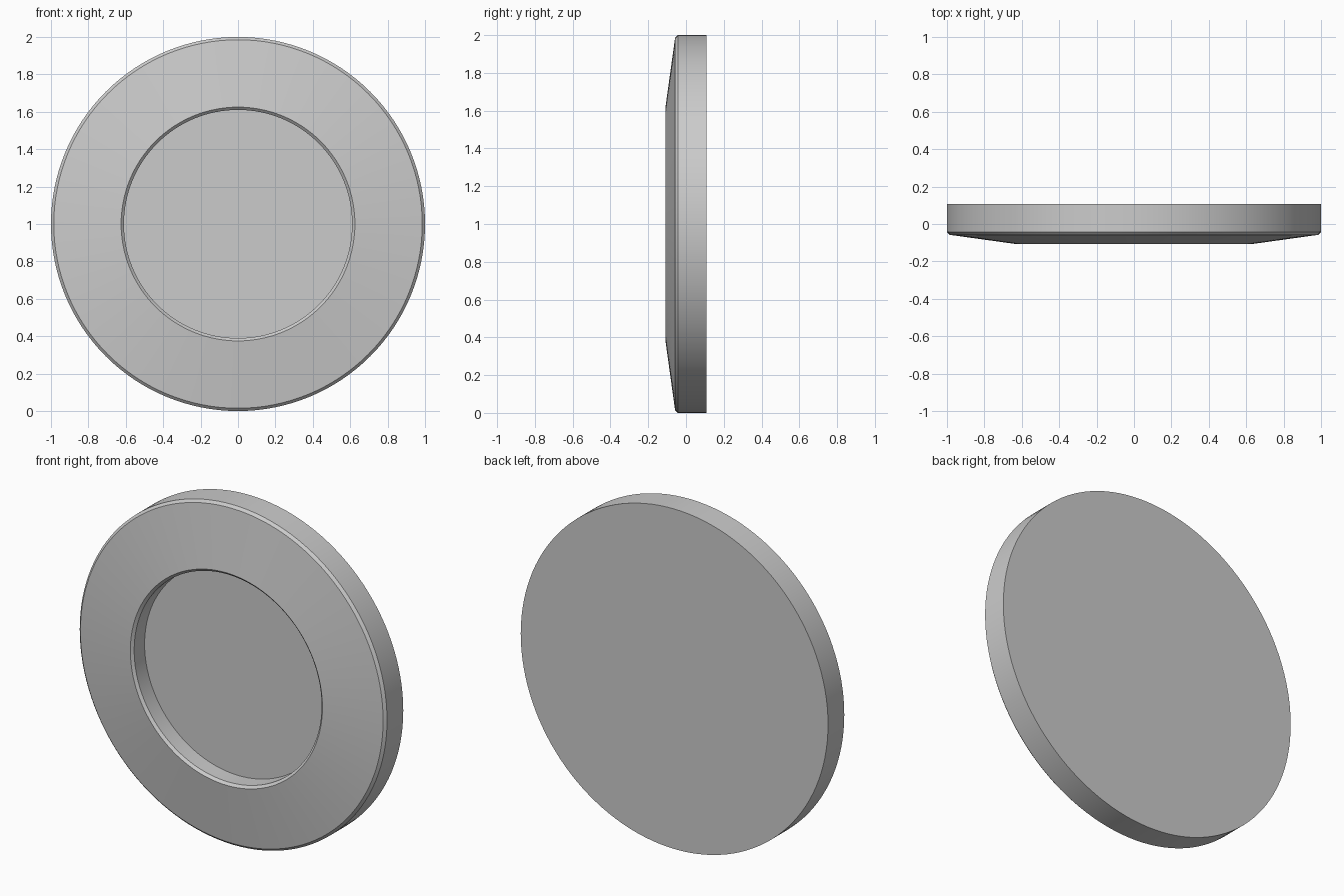
import bpy, bmesh, math
from mathutils import Matrix, Vector

if "Cube" in bpy.data.objects:
    bpy.data.objects.remove(bpy.data.objects["Cube"])

# Half cross-section (radius, y) from back centre to recess floor centre
profile = [(0, 0.108), (1.0, 0.108), (1.0, -0.043), (0.985, -0.058),
           (0.625, -0.108), (0.61, -0.094), (0.61, 0.003), (0, 0.003)]

# Revolve the section around the y axis
bm = bmesh.new()
verts = [bm.verts.new((r, y, 0)) for r, y in profile]
edges = [bm.edges.new(pair) for pair in zip(verts, verts[1:])]
bmesh.ops.spin(bm, geom=verts + edges, cent=(0, 0, 0), axis=(0, 1, 0),
               angle=math.tau, steps=128, use_merge=True)
bmesh.ops.remove_doubles(bm, verts=bm.verts, dist=1e-5)
bmesh.ops.recalc_face_normals(bm, faces=bm.faces)
bmesh.ops.translate(bm, vec=(0, 0, 1), verts=bm.verts)

mesh = bpy.data.meshes.new("recessed_disc")
bm.to_mesh(mesh)
bm.free()
disc = bpy.data.objects.new("recessed_disc", mesh)
bpy.context.collection.objects.link(disc)

# Smooth round walls, crisp chamfer edges
bpy.context.view_layer.objects.active = disc
disc.select_set(True)
bpy.ops.object.shade_smooth_by_angle(angle=math.radians(25))
